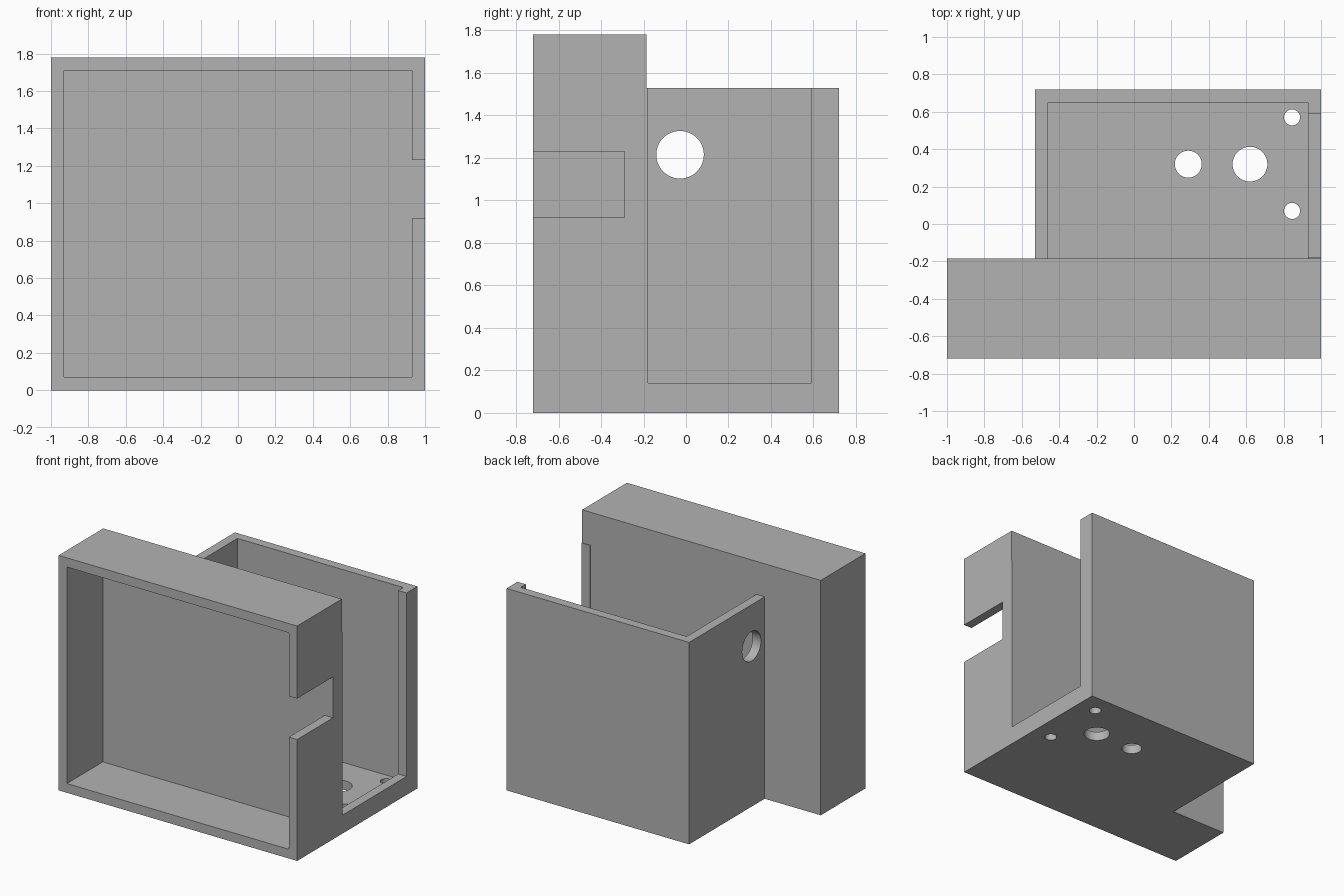
import bpy
from mathutils import Vector

cube = bpy.data.objects.get("Cube")
if cube:
    bpy.data.objects.remove(cube, do_unlink=True)

grey = bpy.data.materials.new("plain grey")
grey.use_nodes = True
colour = (0.45, 0.45, 0.45, 1)
grey.diffuse_color = colour
grey.node_tree.nodes["Principled BSDF"].inputs["Base Color"].default_value = colour


def box(name, low, high):
    """Box between two opposite corners."""
    low, high = Vector(low), Vector(high)
    bpy.ops.mesh.primitive_cube_add(size=1, location=(low + high) / 2)
    ob = bpy.context.object
    ob.name = name
    ob.scale = high - low
    bpy.ops.object.transform_apply(location=True, rotation=False, scale=True)
    ob.data.materials.append(grey)
    return ob


def drill(name, centre, radius, axis="Z"):
    """Short round cutter along an axis."""
    turn = (0, 1.5707963, 0) if axis == "X" else (0, 0, 0)
    bpy.ops.mesh.primitive_cylinder_add(vertices=48, radius=radius, depth=0.2,
                                        location=centre, rotation=turn)
    ob = bpy.context.object
    ob.name = name
    ob.data.materials.append(grey)
    return ob


def combine(target, tool, operation):
    """Apply a boolean and discard the tool."""
    tool.hide_render = True
    bpy.context.view_layer.objects.active = target
    mod = target.modifiers.new(tool.name, "BOOLEAN")
    mod.operation = operation
    mod.solver = "EXACT"
    mod.object = tool
    bpy.ops.object.modifier_apply(modifier=mod.name)
    bpy.data.objects.remove(tool, do_unlink=True)


WALL = 0.07
MID = -0.185      # back face of the front case
FLOOR = -0.29     # bottom of the front recess

# Front case joined to the narrower rear tray
housing = box("housing", (-1, -0.72, 0), (1, MID, 1.78))
combine(housing, box("rear_tray", (-0.53, -0.24, 0), (1, 0.72, 1.53)), "UNION")

# Front recess and the cable notch in its side wall
combine(housing, box("front_recess", (-1 + WALL, -1, WALL), (1 - WALL, FLOOR, 1.78 - WALL)), "DIFFERENCE")
combine(housing, box("side_notch", (0.8, -1, 0.92), (1.1, FLOOR, 1.23)), "DIFFERENCE")

# Rear compartment, open on top, and its wide side opening above a low lip
combine(housing, box("rear_compartment", (-0.46, MID, WALL), (1 - WALL, 0.65, 2)), "DIFFERENCE")
combine(housing, box("side_opening", (0.8, -0.18, 0.14), (1.1, 0.59, 2)), "DIFFERENCE")

# Round hole in the side wall
combine(housing, drill("wall_hole", (-0.5, -0.028, 1.215), 0.112, "X"), "DIFFERENCE")

# Round holes in the floor
for x, y, radius in ((0.29, 0.32, 0.072), (0.62, 0.32, 0.093),
                     (0.845, 0.57, 0.043), (0.845, 0.07, 0.043)):
    combine(housing, drill("floor_hole", (x, y, 0.03), radius), "DIFFERENCE")

# Smooth the hole walls, keep the box edges sharp
bpy.ops.object.select_all(action="DESELECT")
housing.select_set(True)
bpy.context.view_layer.objects.active = housing
bpy.ops.object.shade_smooth_by_angle()
